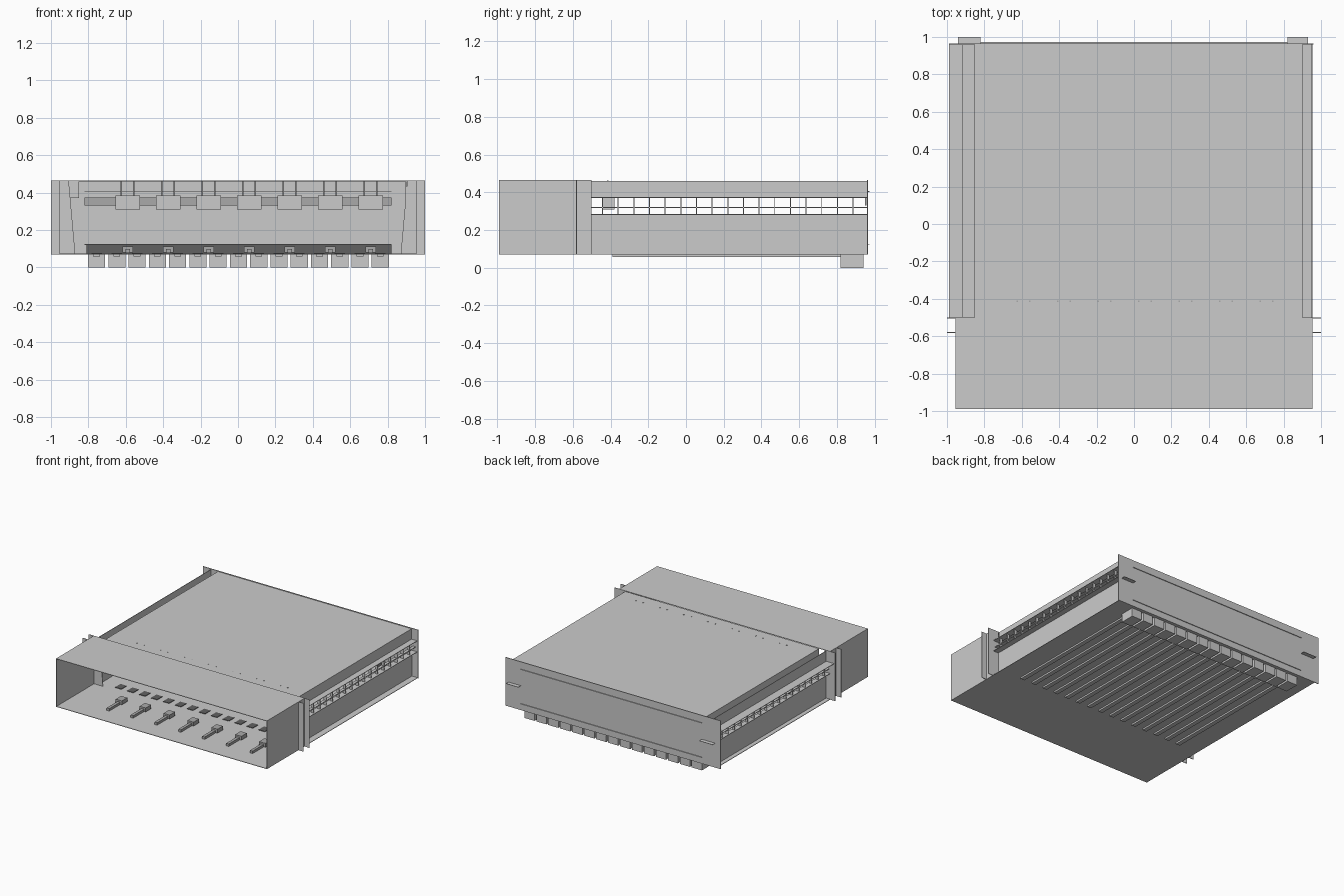
import bpy, bmesh

if "Cube" in bpy.data.objects:
    bpy.data.objects.remove(bpy.data.objects["Cube"])


def material(name, v):
    m = bpy.data.materials.new(name)
    m.diffuse_color = (v, v, v, 1)
    m.use_nodes = True
    m.node_tree.nodes["Principled BSDF"].inputs["Base Color"].default_value = m.diffuse_color
    return m


STEEL = material("light grey steel", 0.6)
DARK = material("dark grey", 0.12)
MID = material("mid grey", 0.4)


def boxes(name, spans, mat=STEEL):
    """One object made of boxes given as (x0, x1, y0, y1, z0, z1)."""
    bm = bmesh.new()
    for x0, x1, y0, y1, z0, z1 in spans:
        geo = bmesh.ops.create_cube(bm, size=1)
        for v in geo["verts"]:
            v.co = ((x0 + x1) / 2 + v.co.x * (x1 - x0),
                    (y0 + y1) / 2 + v.co.y * (y1 - y0),
                    (z0 + z1) / 2 + v.co.z * (z1 - z0))
    return finish(name, bm, mat)


def finish(name, bm, mat):
    bmesh.ops.recalc_face_normals(bm, faces=bm.faces)
    me = bpy.data.meshes.new(name)
    bm.to_mesh(me)
    bm.free()
    me.materials.append(mat)
    ob = bpy.data.objects.new(name, me)
    bpy.context.collection.objects.link(ob)
    return ob


def plate(name, pts, y, t=0.004):
    """Upright plate with an outline in x, z."""
    bm = bmesh.new()
    f = bm.faces.new([bm.verts.new((x, y, z)) for x, z in pts])
    r = bmesh.ops.extrude_face_region(bm, geom=[f])
    for v in r["geom"]:
        if isinstance(v, bmesh.types.BMVert):
            v.co.y += t
    return finish(name, bm, STEEL)


T = 0.004
# sheet metal shell: floor, front hood, lid, back panel
boxes("floor", [(-0.955, 0.955, -0.99, 0.96, 0.07, 0.07 + T)])
boxes("front_hood", [(-0.955, 0.955, -0.99, -0.5, 0.465 - T, 0.465),
                     (-0.955, -0.955 + T, -0.99, -0.5, 0.07, 0.465),
                     (0.955 - T, 0.955, -0.99, -0.5, 0.07, 0.465)])
boxes("lid", [(-0.85, 0.9, -0.5, 0.96, 0.456, 0.46)])
boxes("back_panel", [(-0.99, 0.96, 0.96, 0.966, 0.07, 0.465)])
boxes("back_tabs", [(-0.94, -0.82, 0.96, 1.0, 0.268, 0.27),
                    (0.82, 0.93, 0.96, 1.0, 0.268, 0.27)])

# side channels: lower walls, ledges, upper walls
boxes("lower_side_walls", [(-0.92, -0.916, -0.5, 0.96, 0.07, 0.285),
                           (0.9, 0.904, -0.5, 0.96, 0.07, 0.285)])
boxes("side_ledges", [(-0.955, -0.916, -0.5, 0.96, 0.281, 0.285),
                      (0.9, 0.95, -0.5, 0.96, 0.281, 0.285),
                      (-0.99, -0.85, -0.5, 0.96, 0.371, 0.375),
                      (0.9, 0.95, -0.5, 0.96, 0.371, 0.375)])
boxes("upper_side_walls", [(-0.92, -0.916, -0.5, 0.96, 0.371, 0.46),
                           (-0.854, -0.85, -0.5, 0.96, 0.371, 0.46),
                           (0.896, 0.9, -0.5, 0.96, 0.371, 0.46)])

# open ladder grille in each side
for side, x in (("left", -0.935), ("right", 0.925)):
    bars = [(x - 0.012, x + 0.012, -0.5, 0.96, 0.318, 0.323)]
    for i in range(17):
        y = -0.445 + i * 0.083
        bars.append((x - 0.012, x + 0.012, y, y + 0.005, 0.283, 0.373))
    boxes(side + "_grille", bars)

# mounting ears with slanted inner edge
for s, n in ((-1, "left"), (1, "right")):
    plate(n + "_rear_ear", [(s, 0.07), (s, 0.465), (s * 0.905, 0.465), (s * 0.87, 0.07)], -0.504)
    plate(n + "_front_ear", [(s, 0.07), (s, 0.465), (s * 0.952, 0.465), (s * 0.952, 0.07)], -0.582)

# inner strips that fold through the back panel
boxes("back_seams", [(-0.82, 0.82, 0.93, 0.972, z, z + T) for z in (0.12, 0.402)])
boxes("dark_back_strip", [(-0.81, 0.82, 0.95, 0.958, 0.074, 0.12)], DARK)
boxes("upper_back_strip", [(-0.82, 0.82, 0.95, 0.958, 0.33, 0.375)], MID)

# fifteen runners under the floor with a block at the back of each
runners, blocks, slots = [], [], []
for i in range(15):
    x = -0.756 + i * 0.1083
    runners.append((x - 0.018, x + 0.018, -0.39, 0.82, 0.057, 0.07))
    blocks.append((x - 0.046, x + 0.046, 0.82, 0.94, 0.0, 0.07))
    slots.append((x - 0.028, x + 0.028, -0.47, -0.4, 0.073, 0.078))
boxes("runners", runners)
boxes("rear_blocks", blocks)
boxes("floor_slots", slots, DARK)

# seven hanging boxes with rods, and seven plugs on the floor
hang, rods, plugs = [], [], []
for i in range(7):
    x = -0.59 + i * 0.2165
    hang.append((x - 0.066, x + 0.066, -0.445, -0.38, 0.31, 0.385))
    for d in (-0.033, 0.033):
        rods.append((x + d - 0.004, x + d + 0.004, -0.418, -0.41, 0.385, 0.462))
    plugs.append((x - 0.028, x + 0.028, -0.7, -0.63, 0.08, 0.112))
    plugs.append((x - 0.012, x + 0.012, -0.84, -0.7, 0.078, 0.098))
boxes("hanging_boxes", hang)
boxes("hanger_rods", rods, MID)
boxes("floor_plugs", plugs, MID)
